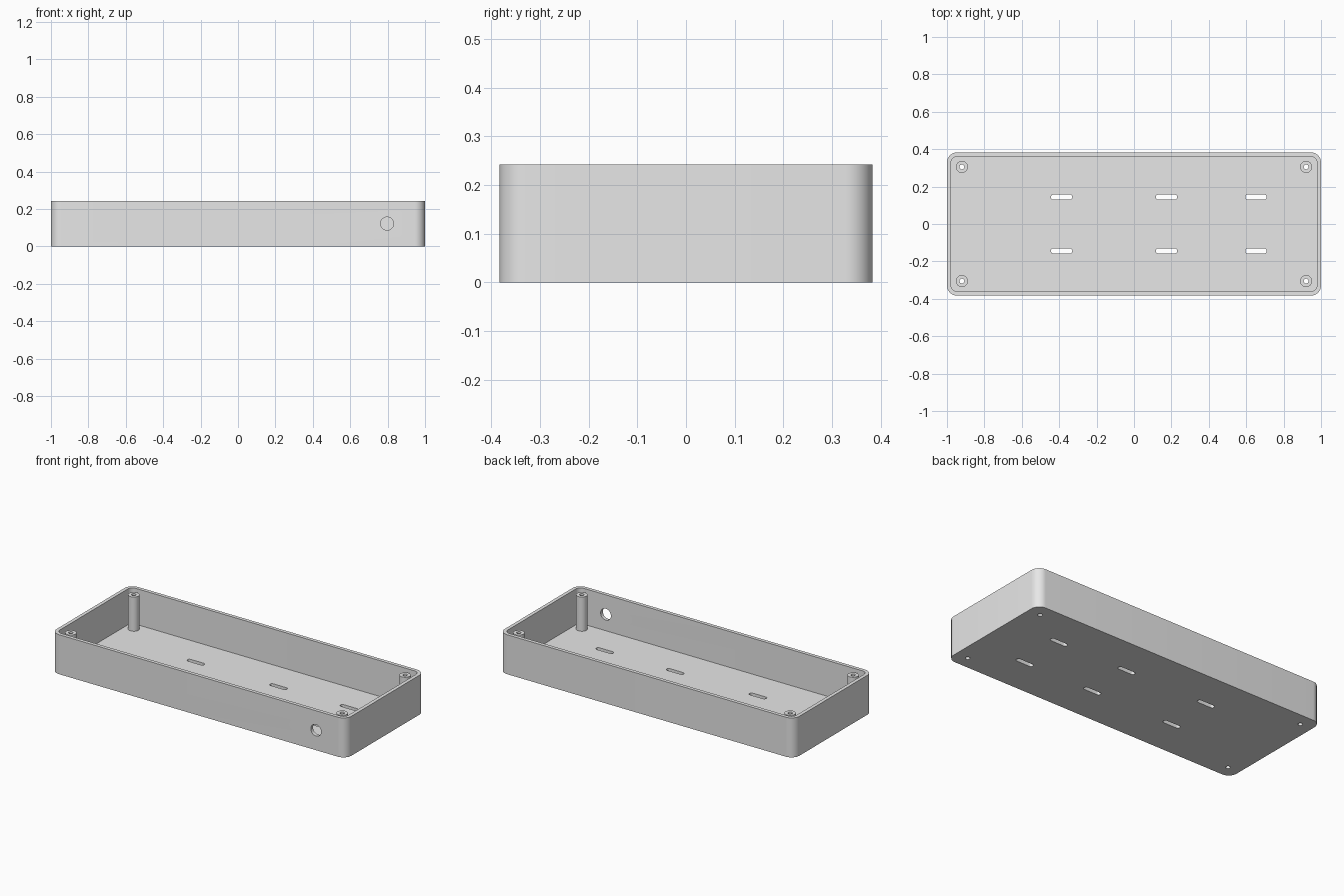
import bpy, bmesh, math
from mathutils import Matrix

if "Cube" in bpy.data.objects:
    bpy.data.objects.remove(bpy.data.objects["Cube"])

W, D, H = 1.0, 0.383, 0.242      # half width, half depth, height
WALL, FLOOR = 0.022, 0.022
CORNER = 0.055
POST_X, POST_Y, POST_R, HOLE_R, POST_TOP = 0.92, 0.305, 0.032, 0.013, 0.232

grey = bpy.data.materials.new("grey_plastic")
grey.diffuse_color = (0.8, 0.8, 0.8, 1)
grey.use_nodes = True
grey.node_tree.nodes["Principled BSDF"].inputs["Base Color"].default_value = grey.diffuse_color


def rounded_outline(hx, hy, r, steps=12):
    """Counter-clockwise rounded rectangle outline."""
    pts = []
    for i, (sx, sy) in enumerate([(1, 1), (-1, 1), (-1, -1), (1, -1)]):
        for k in range(steps + 1):
            a = math.pi / 2 * (i + k / steps)
            pts.append((sx * (hx - r) + r * math.cos(a), sy * (hy - r) + r * math.sin(a)))
    return pts


def prism(name, outline, z0, z1, matrix=Matrix()):
    """Closed solid from a 2D outline."""
    bm = bmesh.new()
    face = bm.faces.new([bm.verts.new((x, y, z0)) for x, y in outline])
    bmesh.ops.remove_doubles(bm, verts=bm.verts, dist=1e-5)
    up = bmesh.ops.extrude_face_region(bm, geom=bm.faces[:], use_keep_orig=True)["geom"]
    bmesh.ops.translate(bm, vec=(0, 0, z1 - z0),
                        verts=[v for v in up if isinstance(v, bmesh.types.BMVert)])
    bmesh.ops.recalc_face_normals(bm, faces=bm.faces)
    bm.transform(matrix)
    mesh = bpy.data.meshes.new(name)
    bm.to_mesh(mesh)
    bm.free()
    mesh.materials.append(grey)
    ob = bpy.data.objects.new(name, mesh)
    bpy.context.collection.objects.link(ob)
    return ob


def circle(r, n=40):
    return [(r * math.cos(2 * math.pi * k / n), r * math.sin(2 * math.pi * k / n)) for k in range(n)]


def select(ob):
    bpy.ops.object.select_all(action='DESELECT')
    ob.select_set(True)
    bpy.context.view_layer.objects.active = ob


def cut(ob, cutter):
    """Subtract the cutter, then discard it."""
    cutter.hide_render = True
    select(ob)
    mod = ob.modifiers.new("cut", 'BOOLEAN')
    mod.operation, mod.solver, mod.object = 'DIFFERENCE', 'EXACT', cutter
    bpy.ops.object.modifier_apply(modifier=mod.name)
    bpy.data.objects.remove(cutter)


def smooth(ob):
    select(ob)
    bpy.ops.object.shade_smooth_by_angle(angle=math.radians(30))


# Open tray with rounded corners
tray = prism("tray", rounded_outline(W, D, CORNER), 0, H)
cut(tray, prism("cavity", rounded_outline(W - WALL, D - WALL, CORNER - WALL), FLOOR, H + 0.1))

# Two rows of strap slots through the floor
for x in (-0.387, 0.174, 0.652):
    for y in (-0.144, 0.144):
        cut(tray, prism("slot", rounded_outline(0.057, 0.0135, 0.013, 6), -0.1, 0.1,
                        Matrix.Translation((x, y, 0))))

# Round cable hole in the front wall
cut(tray, prism("cable_hole", circle(0.035), -0.05, 0.05,
                Matrix.Translation((0.797, -D, 0.122)) @ Matrix.Rotation(math.pi / 2, 4, 'X')))

# Corner screw posts, drilled through post and floor
for sx in (-1, 1):
    for sy in (-1, 1):
        place = Matrix.Translation((sx * POST_X, sy * POST_Y, 0))
        post = prism("screw_post", circle(POST_R), FLOOR, POST_TOP, place)
        for ob in (post, tray):
            cut(ob, prism("drill", circle(HOLE_R, 24), -0.1, H + 0.1, place))
        smooth(post)

smooth(tray)
